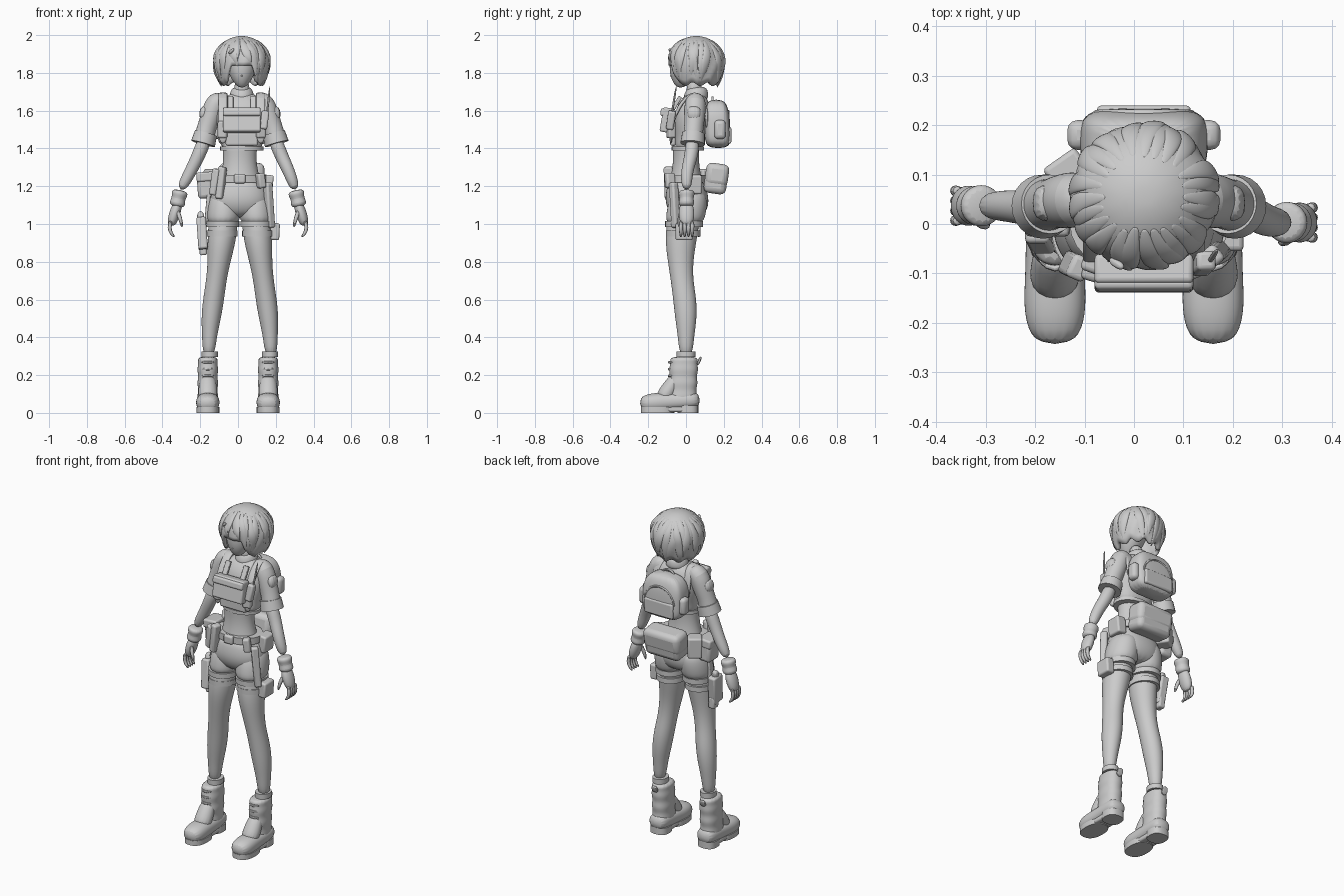
import bpy, math, random
from math import sin, cos, pi
from mathutils import Vector, Euler

random.seed(4)
if "Cube" in bpy.data.objects:
    bpy.data.objects.remove(bpy.data.objects["Cube"])
grey = bpy.data.materials.new("plain grey")
grey.use_nodes = True
grey.diffuse_color = (.6, .6, .6, 1)
grey.node_tree.nodes["Principled BSDF"].inputs["Base Color"].default_value = grey.diffuse_color
parts = []


def add(name, verts, faces):
    mesh = bpy.data.meshes.new(name)
    mesh.from_pydata(verts, [], faces)
    mesh.materials.append(grey)
    part = bpy.data.objects.new(name, mesh)
    bpy.context.collection.objects.link(part)
    parts.append(part)
    return part


def tube(name, points, radii, depth=1, square=2, sides=16, smooth=2, level=False, across=(1, 0, 0)):
    """Loft rings along a path; depth flattens them, square fills out their corners."""
    points = [Vector(point) for point in points]
    across = Vector(across)
    verts = []
    for i, (point, radius) in enumerate(zip(points, radii)):
        tangent = (points[min(i + 1, len(points) - 1)] - points[max(i - 1, 0)]).normalized()
        if level:
            tangent = Vector((0, 0, math.copysign(1, tangent.z)))
        u_axis = (across - tangent * across.dot(tangent)).normalized()
        v_axis = tangent.cross(u_axis) * depth
        for k in range(sides):
            angle = 2 * pi * k / sides
            u, v = (math.copysign(abs(w) ** (2 / square), w) for w in (cos(angle), sin(angle)))
            verts.append(point + (u_axis * u + v_axis * v) * radius)
    faces = [(i + k, i + (k + 1) % sides, i + sides + (k + 1) % sides, i + sides + k)
             for i in range(0, len(verts) - sides, sides) for k in range(sides)]
    faces += [tuple(reversed(range(sides))), tuple(range(len(verts) - sides, len(verts)))]
    part = add(name, verts, faces)
    if smooth:
        modifier = part.modifiers.new("smooth", "SUBSURF")
        modifier.levels = modifier.render_levels = smooth


def bar(name, start, end, radii, **look):
    """Straight loft with its radii spaced evenly from start to end."""
    start, end, last = Vector(start), Vector(end), len(radii) - 1
    tube(name, [start.lerp(end, i / last) for i in range(last + 1)], radii, **look)


def band(name, centre, radius, height, depth=1.0, square=2):
    centre, half = Vector(centre), Vector((0, 0, height / 2))
    bar(name, centre - half, centre + half, (radius, radius), depth=depth, square=square, sides=28, smooth=0)


def box(name, centre, size, pitch=0, roll=0, yaw=0, bevel=.01):
    turn = Euler([math.radians(angle) for angle in (pitch, roll, yaw)]).to_matrix()
    half, signs = Vector(size) / 2, (-1, 1)
    verts = [turn @ Vector((half.x * x, half.y * y, half.z * z)) + Vector(centre)
             for x in signs for y in signs for z in signs]
    part = add(name, verts, [(0, 1, 3, 2), (4, 6, 7, 5), (0, 4, 5, 1), (2, 3, 7, 6), (0, 2, 6, 4), (1, 5, 7, 3)])
    modifier = part.modifiers.new("rounded edges", "BEVEL")
    modifier.width, modifier.segments = bevel, 3


# Shared positions: body centre lines and the heights of the worn gear
MID, HIP, BELT, CHEST, PACK = .02, .01, 1.24, 1.55, 1.5

# Head and neck
bar("head", (MID, -.03, 1.72), (MID, .04, 1.98), (.02, .06, .08, .09, .08, .04), depth=1.1, level=True)
bar("neck", (MID, .05, 1.64), (MID, .04, 1.78), (.05, .04), level=True)
bar("nose", (MID, -.06, 1.8), (MID, -.085, 1.78), (.01, .005), sides=8)


# Bobbed hair: grooved cap with its hem raised over the face, then flat swept locks
def hem_drop(angle):
    from_front = abs((angle + 3 * pi / 2) % (2 * pi) - pi)
    side = min(max((from_front - .4) / .3, 0), 1)
    return .155 + side * (.1 + .01 * sin(9 * angle))


def hair_point(angle, drop, grow=1.0):
    down = drop / .27
    width = math.sqrt(1 - max(1 - 2 * down, 0) ** 2) - max(down - .5, 0) ** 2
    width *= .147 * grow * (1 + .02 * sin(11 * angle + 9 * down) * min(1, 2 * down))
    return Vector((MID + width * cos(angle), .055 + width * sin(angle), 1.995 - drop))


around, rows = 96, 16
angles = [2 * pi * k / around for k in range(around)]
verts = [hair_point(a, hem_drop(a) * (i / rows) ** 2) for i in range(1, rows + 1) for a in angles]
faces = [(i + k, i + around + k, i + around + (k + 1) % around, i + (k + 1) % around)
         for i in range(0, len(verts) - around, around) for k in range(around)]
cap = add("hair_cap", verts, faces + [tuple(range(around))])
shell = cap.modifiers.new("thickness", "SOLIDIFY")
shell.thickness, shell.offset = .02, -1
steps = [i / 8 for i in range(9)]
for a in angles[::4]:
    lean, length = random.uniform(-.4, .4), random.uniform(.85, 1.06)
    tube("hair_lock", [hair_point(a + lean * t, hem_drop(a + lean * t) * length * (t + .1) / 1.1, .985) for t in steps],
         [.002 + .024 * sin(pi * (.08 + .9 * t)) for t in steps],
         depth=.4, sides=8, across=(-sin(a), cos(a), 0))
bar("hair_clip", (-.05, -.07, 1.9), (-.02, -.09, 1.93), (.01, .01), sides=8)

# Torso, cropped shirt and collar
bar("waist", (HIP, 0, 1.16), (HIP, 0, 1.46), (.13, .11, .09, .09, .1), depth=.78, level=True)
bar("shirt", (MID, .01, 1.38), (MID, .05, 1.7), (.11, .11, .13, .14, .13, .06),
    depth=.68, square=2.4, sides=24, level=True)
band("shirt_hem", (MID, .01, 1.4), radius=.115, height=.02, depth=.75)
bar("collar", (MID, .05, 1.65), (MID, .06, 1.73), (.07, .065, .05), level=True)

# Shorts and belt
bar("shorts", (HIP, .01, 1.03), (HIP, 0, BELT), (.1, .15, .16, .145, .12),
    depth=.73, square=2.3, sides=24, level=True)
band("belt", (HIP, 0, BELT), radius=.14, height=.04, depth=.74)
box("belt_buckle", (HIP, -.1, BELT), (.06, .03, .05))

# Legs, boots, arms and hands, once per side
for s, side in ((-1, "right_"), (1, "left_")):
    def out(x, y, z):
        return Vector((s * x + HIP, y, z))

    tube(side + "leg",
         [out(.085 + .08 * t * t * (3 - 2 * t), -.03 * sin(pi * min(1.5 * t, 1)), 1.1 - .8 * t) for t in steps],
         [.082 - .045 * t + .006 * cos(4 * pi * (t - .2)) for t in steps], depth=1.1, level=True)
    bar(side + "shorts_leg", out(.075, .02, 1.18), out(.09, -.01, .99), (.07, .09, .092, .085), depth=1.17, level=True)
    band(side + "shorts_cuff", out(.09, -.01, 1), radius=.087, height=.03, depth=1.15)
    band(side + "thigh_strap", out(.095, -.015, .95), radius=.083, height=.03, depth=1.1)
    band(side + "sock", out(.16, 0, .31), radius=.043, height=.03, depth=1.15)

    def boot(y, z):
        return Vector((s * .16, y, z))

    bar(side + "boot_shaft", boot(-.02, .05), boot(-.01, .3), [.05 + .008 * (i % 2) for i in range(8)],
        depth=1.4, square=2.3, level=True)
    bar(side + "boot_instep", boot(-.04, .2), boot(-.13, .06), (.04, .05, .055), depth=.9)
    bar(side + "boot_foot", boot(.075, .07), boot(-.245, .05), (.05, .06, .06, .062, .065, .045), depth=.8, square=2.3)
    band(side + "boot_sole", boot(-.15, .015), radius=.061, height=.03, depth=1.45, square=2.4)
    box(side + "boot_arch", boot(-.05, .02), (.1, .13, .03))
    band(side + "boot_heel", boot(.01, .02), radius=.055, height=.04, square=2.6)
    bar(side + "boot_tab", boot(.06, .25), boot(.08, .3), (.02, .02), depth=.4, square=4)
    for i in range(4):
        knot = boot(-.1, .16 + .036 * i)
        tube(side + "boot_lace", [knot + Vector((.035 * x, .03 * x * x, 0)) for x in (-1, 0, 1)],
             (.006, .008, .006), sides=8, smooth=1, across=(0, 1, 0))

    # Sleeves
    hem = out(.195, .035, 1.425)
    tube(side + "sleeve", [out(.08, .05, 1.67), out(.13, .05, 1.65), out(.16, .045, CHEST), out(.18, .04, PACK), hem],
         (.04, .06, .055, .05, .06))
    bar(side + "shoulder_patch", out(.17, .045, 1.63), out(.185, .04, 1.54), (.04, .04), square=3)
    bar(side + "sleeve_cuff", out(.18, .04, 1.48), hem, (.06, .065), sides=24, smooth=0)

    # Arms hang outward, the left a little further forward
    reach = .02 - s * .017
    wrist = Vector((s * .305, reach, 1.18))
    tube(side + "forearm", [out(.18, .035, 1.46), out(.22, .03, 1.36), out(.26, reach, 1.28), wrist],
         (.04, .036, .033, .028))

    def hand(x, y, z):
        return wrist + Vector((s * x, y, z))

    bar(side + "glove_cuff", wrist, hand(.02, 0, -.09), (.04, .045, .035, .044, .035))
    bar(side + "palm", hand(.01, 0, -.06), hand(.05, 0, -.19), (.02, .03, .03, .02), depth=1.4)
    for i in range(4):
        y = .02 * i - .03
        tube(side + "finger", [hand(.05, y, -.16), hand(.06, y, -.2), hand(.05, y, -.23), hand(.03, y, -.25)],
             (.013, .012, .01, .006), sides=8, smooth=1)
    tube(side + "thumb", [hand(.02, -.02, -.1), hand(0, -.04, -.15), hand(-.01, -.04, -.2)],
         (.014, .012, .007), sides=8, smooth=1)

    # Backpack straps over the shoulders
    def strap(y, z):
        return Vector((MID + s * .1, y, z))

    tube(side + "pack_strap",
         [strap(.11, PACK), strap(.11, 1.63), strap(.06, 1.7), strap(0, 1.68), strap(-.08, CHEST), strap(-.08, 1.42)],
         [.024] * 6, depth=.4, square=3)
    box(side + "pack_pocket", (MID + s * .13, .18, PACK), (.05, .06, .1), bevel=.02)
    box(side + "chest_pouch", strap(-.08, PACK), (.05, .04, .09), yaw=s * 20)
    box(side + "chest_strap", (MID + s * .06, -.05, CHEST + .09), (.03, .02, .08), pitch=-30, bevel=.005)

# Chest rig and radio
box("chest_pack", (MID, -.1, CHEST), (.2, .06, .13), pitch=-10)
box("chest_pack_flap", (MID, -.11, CHEST + .04), (.2, .05, .04), pitch=-10)
box("chest_panel", (MID, -.07, CHEST - .1), (.17, .03, .07))
box("radio", (.14, -.08, CHEST), (.04, .04, .1), pitch=-8, roll=8)
bar("radio_antenna", (.15, -.08, CHEST), (.17, -.05, 1.74), (.007, .006), sides=8)

# Backpack
bar("backpack", (MID, .17, 1.4), (MID, .16, 1.66), (.11, .13, .13, .13, .12, .08),
    depth=.53, square=4, sides=24, level=True)
box("backpack_front_pocket", (MID, .22, PACK - .03), (.19, .04, .09))
arch = [pi * i / 8 for i in range(9)]
for name, width, y, z, rise in (("zip", .1, .225, PACK, .1), ("handle", .04, .14, 1.64, .03)):
    tube("backpack_" + name, [(MID + width * cos(a), y, z + rise * sin(a)) for a in arch],
         [.007] * 9, sides=8, smooth=1, across=(0, 1, 0))

# Waist pack and hip pouches
box("waist_pack", (MID, .16, BELT), (.23, .12, .16), pitch=-8, bevel=.03)
box("waist_pack_flap", (MID, .165, BELT + .02), (.24, .12, .12), pitch=-8, bevel=.03)
box("right_back_pouch", (-.13, .1, BELT - .01), (.08, .08, .12), yaw=35)
box("right_hip_pouch", (-.175, .03, BELT - .04), (.08, .1, .13), roll=-4, bevel=.02)
box("right_hip_pouch_flap", (-.175, .03, BELT + .01), (.09, .11, .05), roll=-4)
box("left_hip_pouch", (.155, .04, BELT - .03), (.06, .09, .1), roll=6)
for x, height in ((-.09, .17), (-.12, .14), (.12, .08)):
    box("front_pouch", (x, abs(x) / 8 - .1, BELT - height / 8), (.04, .05, height), roll=-70 * x, yaw=200 * x)

# Thigh gear: holster on the right, strap and pouch on the left
box("holster", (-.19, -.01, .95), (.05, .08, .17), pitch=-8, roll=-4)
box("holster_tip", (-.185, 0, .87), (.04, .05, .07), roll=-4)
bar("holster_grip", (-.195, -.01, 1), (-.2, .01, 1.07), (.02, .02), square=3)
box("holster_strap", (-.16, 0, 1.1), (.02, .04, .2), roll=5, bevel=.005)
box("left_drop_strap", (.165, -.06, 1.1), (.04, .04, .24), roll=-5, yaw=40)
box("left_thigh_pouch", (.195, -.01, .96), (.05, .09, .09), roll=3)

bpy.ops.object.select_all(action="DESELECT")
for part in parts:
    part.select_set(True)
bpy.context.view_layer.objects.active = parts[0]
bpy.ops.object.shade_smooth_by_angle(angle=math.radians(40))
